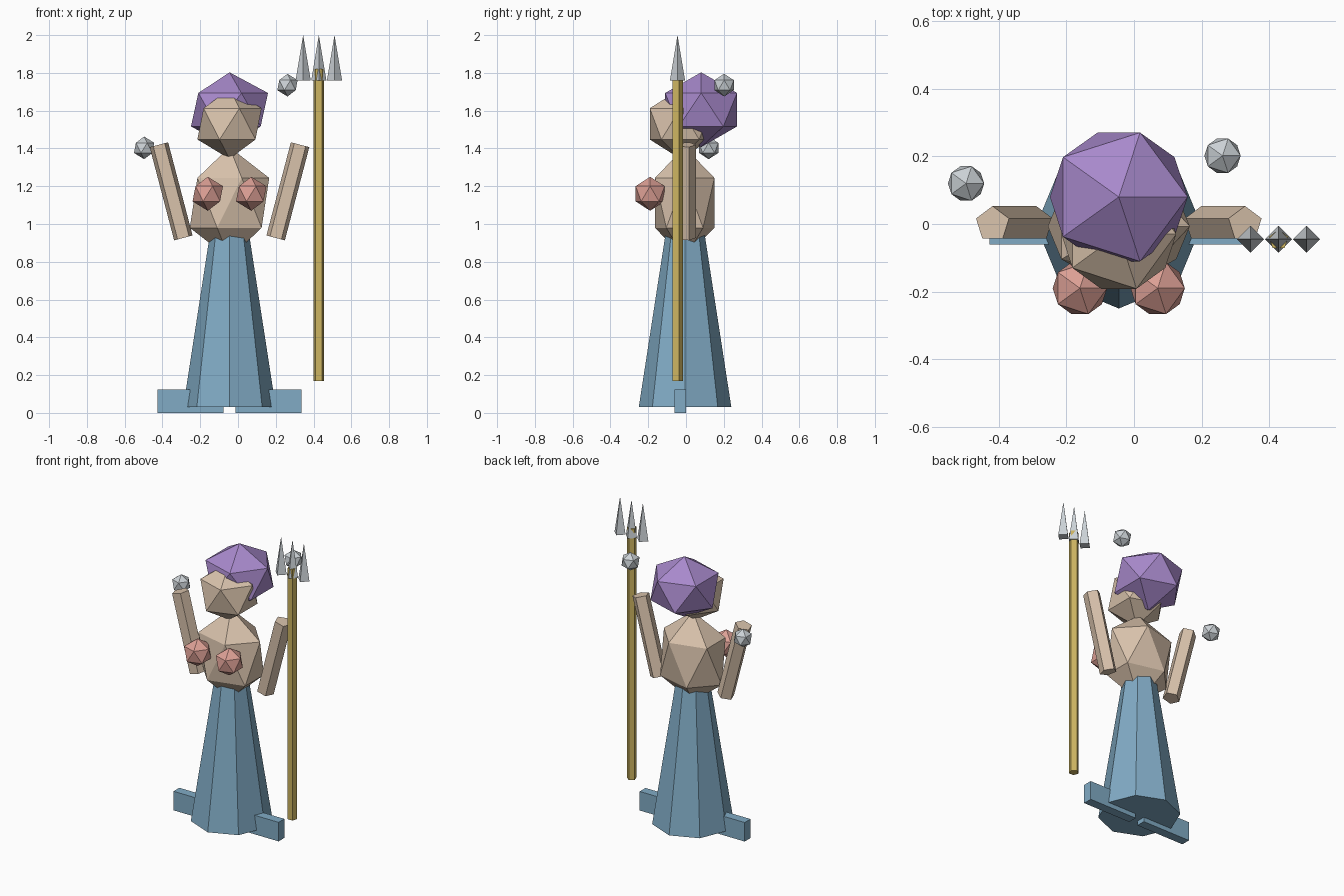
import bpy
import math

cube = bpy.data.objects.get("Cube")
if cube:
    bpy.data.objects.remove(cube, do_unlink=True)


def material(name, rgb):
    mat = bpy.data.materials.new(name)
    mat.use_nodes = True
    color = (*rgb, 1)
    mat.diffuse_color = color
    for node in mat.node_tree.nodes:
        if node.type == "BSDF_PRINCIPLED":
            node.inputs["Base Color"].default_value = color
    return mat


skin = material("skin", (0.69, 0.54, 0.41))
purple = material("purple", (0.39, 0.25, 0.60))
blue = material("blue", (0.22, 0.41, 0.56))
gold = material("gold", (0.61, 0.46, 0.12))
pink = material("pink", (0.72, 0.35, 0.30))
silver = material("silver", (0.60, 0.64, 0.67))


def finish(name, mat, scale=(1, 1, 1)):
    obj = bpy.context.object
    obj.name = name
    obj.scale = scale
    obj.data.materials.append(mat)
    return obj


def ball(name, mat, center, radii):
    bpy.ops.mesh.primitive_ico_sphere_add(subdivisions=1, radius=1, location=center)
    return finish(name, mat, radii)


def cone(name, mat, sides, r_low, r_high, center, height, tilt=0):
    bpy.ops.mesh.primitive_cone_add(vertices=sides, radius1=r_low, radius2=r_high,
                                    depth=height, location=center,
                                    rotation=(0, tilt, 0))
    return finish(name, mat)


def box(name, mat, center, size):
    bpy.ops.mesh.primitive_cube_add(size=1, location=center)
    return finish(name, mat, size)


MID = -0.045  # x of the body axis

# Body
cone("skirt", blue, 8, 0.245, 0.10, (MID, -0.005, 0.5), 0.94)
ball("torso", skin, (MID, -0.007, 1.112), (0.235, 0.185, 0.295))
ball("head", skin, (MID, -0.03, 1.53), (0.19, 0.19, 0.185))
ball("hair", purple, (MID, 0.08, 1.605), (0.228, 0.224, 0.198))

# Paired parts
for side, s in (("right", -1), ("left", 1)):
    box(side + "_foot", blue, (MID + s * 0.207, -0.03, 0.0625), (0.35, 0.06, 0.125))
    ball(side + "_breast", pink, (MID + s * 0.115, -0.19, 1.16), (0.09,) * 3)
    cone(side + "_arm", skin, 5, 0.053, 0.053, (MID + s * 0.309, 0, 1.173), 0.51,
         s * math.radians(14.7))

# Floating orbs
ball("right_orb", silver, (-0.497, 0.12, 1.403), (0.06,) * 3)
ball("left_orb", silver, (0.262, 0.202, 1.735), (0.06,) * 3)

# Trident
cone("trident_shaft", gold, 5, 0.03, 0.03, (0.428, -0.047, 0.995), 1.65)
for i, name in enumerate(("inner_prong", "middle_prong", "outer_prong")):
    cone(name, silver, 4, 0.04, 0, (0.345 + i * 0.083, -0.045, 1.88), 0.24)
